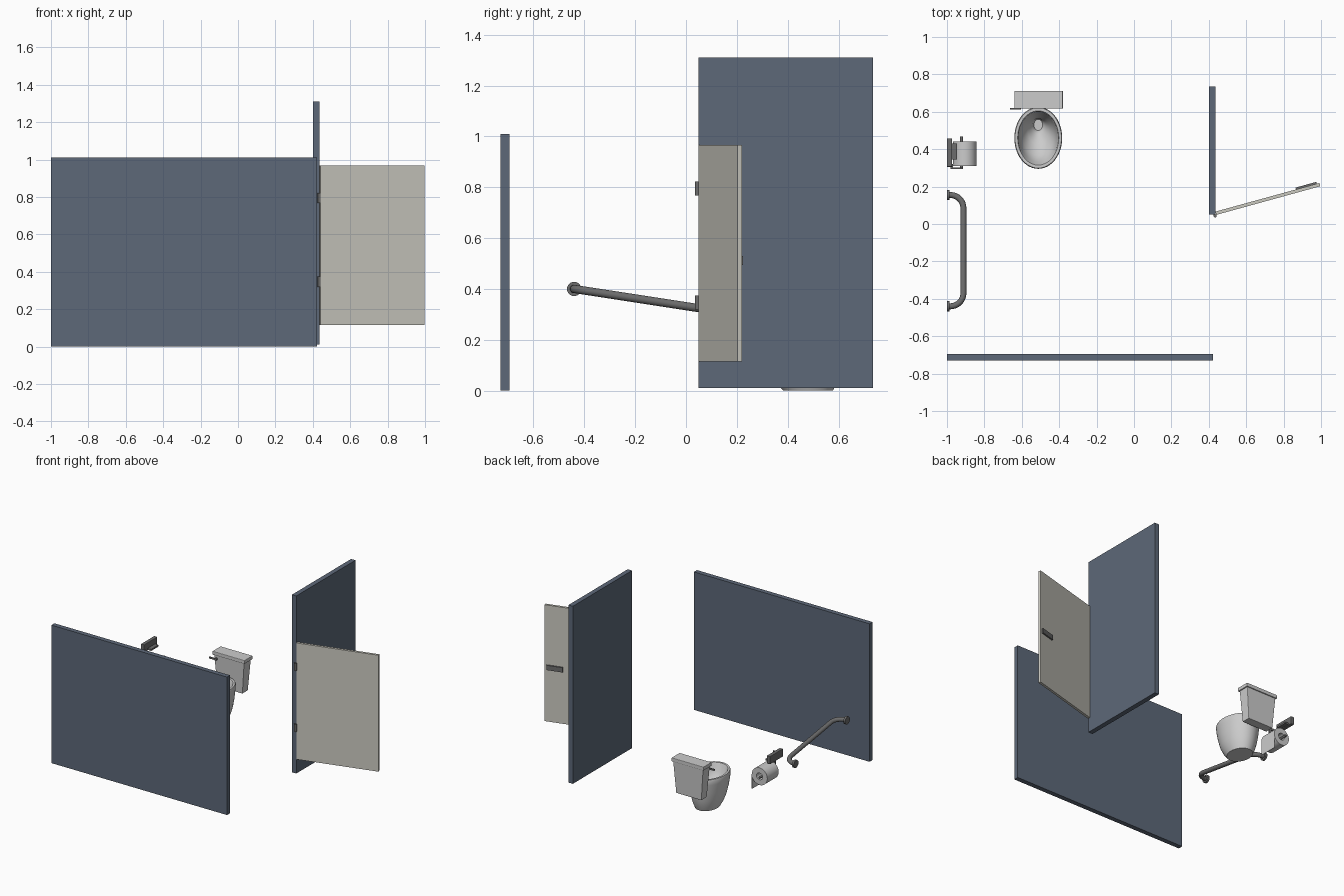
import bpy, bmesh, math
from mathutils import Matrix, Vector

if "Cube" in bpy.data.objects:
    bpy.data.objects.remove(bpy.data.objects["Cube"])


def mat(name, rgb):
    m = bpy.data.materials.new(name)
    m.diffuse_color = (*rgb, 1)
    m.use_nodes = True
    m.node_tree.nodes["Principled BSDF"].inputs["Base Color"].default_value = m.diffuse_color
    return m


BLUE = mat("partition_blue", (0.11, 0.14, 0.19))
CREAM = mat("door_cream", (0.60, 0.59, 0.53))
METAL = mat("dark_metal", (0.15, 0.15, 0.15))


def finish(name, bm, material=None, smooth=False, bevel=0):
    bmesh.ops.recalc_face_normals(bm, faces=bm.faces)
    me = bpy.data.meshes.new(name)
    bm.to_mesh(me)
    bm.free()
    ob = bpy.data.objects.new(name, me)
    bpy.context.collection.objects.link(ob)
    if material:
        me.materials.append(material)
    if bevel:
        mod = ob.modifiers.new("bevel", 'BEVEL')
        mod.width, mod.segments = bevel, 2
    if smooth:
        bpy.ops.object.select_all(action='DESELECT')
        ob.select_set(True)
        bpy.context.view_layer.objects.active = ob
        bpy.ops.object.shade_smooth_by_angle(angle=math.radians(40))
    return ob


def box(name, lo, hi, material=None, bevel=0, taper=(1, 1), xform=None):
    bm = bmesh.new()
    bmesh.ops.create_cube(bm, size=1)
    lo, hi = Vector(lo), Vector(hi)
    c, s = (lo + hi) / 2, hi - lo
    for v in bm.verts:
        t = taper if v.co.z < 0 else (1, 1)
        v.co = c + Vector((v.co.x * s.x * t[0], v.co.y * s.y * t[1], v.co.z * s.z))
    if xform:
        bm.transform(xform)
    return finish(name, bm, material, bevel=bevel)


def rod(name, p, q, r, material=None, seg=24):
    p, q = Vector(p), Vector(q)
    bm = bmesh.new()
    rot = (q - p).to_track_quat('Z', 'Y').to_matrix().to_4x4()
    bmesh.ops.create_cone(bm, cap_ends=True, segments=seg, radius1=r, radius2=r,
                          depth=(q - p).length, matrix=Matrix.Translation((p + q) / 2) @ rot)
    return finish(name, bm, material, True)


def loft(name, rings, closed=False, material=None):
    bm = bmesh.new()
    loops = [[bm.verts.new(p) for p in ring] for ring in rings]
    n = len(loops[0])
    pairs = list(zip(loops, loops[1:])) + ([(loops[-1], loops[0])] if closed else [])
    for a, b in pairs:
        for i in range(n):
            bm.faces.new((a[i], a[(i + 1) % n], b[(i + 1) % n], b[i]))
    if not closed:
        bm.faces.new(loops[0])
        bm.faces.new(loops[-1])
    return finish(name, bm, material, True)


# Partitions
box("front_partition", (-1, -0.73, 0), (0.422, -0.695, 1.01), BLUE)
box("side_partition", (0.402, 0.05, 0.01), (0.437, 0.735, 1.31), BLUE)

# Half-open door with latch, swung about its hinge edge
swing = Matrix.Translation((0.437, 0.048, 0)) @ Matrix.Rotation(math.radians(15.4), 4, 'Z')
box("door", (0.003, 0, 0.115), (0.58, 0.018, 0.967), CREAM, xform=swing)
box("door_latch", (0.45, 0.018, 0.495), (0.565, 0.028, 0.53), METAL, xform=swing)

# Hinges
for i, z in enumerate((0.32, 0.767)):
    box(f"hinge_leaf_{i}", (0.426, 0.042, z), (0.442, 0.052, z + 0.055), METAL)
    rod(f"hinge_pin_{i}", (0.434, 0.043, z), (0.434, 0.043, z + 0.055), 0.008, METAL, 16)

# Toilet bowl: outer wall, rim and inner basin as elliptical rings
profile = [(.078, .098, .480, 0), (.094, .120, .473, .035), (.108, .138, .467, .08),
           (.119, .152, .463, .14), (.126, .163, .460, .205), (.128, .165, .460, .235),
           (.124, .161, .460, .245), (.110, .145, .460, .245), (.106, .140, .460, .237),
           (.100, .130, .463, .19), (.083, .104, .472, .145), (.055, .068, .495, .105),
           (.031, .040, .523, .08), (.023, .030, .530, .05)]
loft("toilet_bowl", [[(-0.512 + a * math.cos(t), y + b * math.sin(t), z)
                      for t in (k * math.tau / 48 for k in range(48))] for a, b, y, z in profile])

# Cistern, lid and flush lever
box("toilet_tank", (-0.632, 0.625, 0.145), (-0.388, 0.705, 0.378), bevel=0.004, taper=(0.84, 0.8))
box("tank_lid", (-0.64, 0.617, 0.375), (-0.38, 0.712, 0.402), bevel=0.004)
rod("flush_pivot", (-0.612, 0.635, 0.35), (-0.612, 0.612, 0.35), 0.009, METAL)
box("flush_lever", (-0.662, 0.612, 0.344), (-0.604, 0.619, 0.356), METAL)

# Sloping grab bar with wall flanges
def bar_z(y):
    return 0.40 - 0.154 * (y + 0.44)


R, X, Y0, Y1 = 0.07, -0.912, -0.44, 0.155
path = [(-1, Y1)]
arc = [k * math.pi / 2 / 8 for k in range(9)]
path += [(X - R + R * math.sin(t), Y1 - R + R * math.cos(t)) for t in arc]
path += [(X - R + R * math.cos(t), Y0 + R - R * math.sin(t)) for t in arc]
path += [(-1, Y0)]
pts = [Vector((x, y, bar_z(y))) for x, y in path]
rings = []
for i, p in enumerate(pts):
    d = (pts[min(i + 1, len(pts) - 1)] - pts[max(i - 1, 0)]).normalized()
    side = d.cross(Vector((0, 0, 1))).normalized()
    up = side.cross(d)
    rings.append([p + 0.016 * (side * math.cos(a) + up * math.sin(a))
                  for a in (k * math.tau / 20 for k in range(20))])
loft("grab_bar", rings, material=METAL)
for i, y in enumerate((Y0, Y1)):
    rod(f"grab_bar_flange_{i}", (-1, y, bar_z(y)), (-0.986, y, bar_z(y)), 0.028, METAL, 32)

# Paper holder: wall plate, arm and spindle
box("holder_plate", (-1, 0.305, 0.42), (-0.973, 0.458, 0.478), METAL, bevel=0.004)
box("holder_tab", (-0.975, 0.345, 0.425), (-0.945, 0.43, 0.437), METAL)
box("holder_arm_top", (-0.98, 0.293, 0.425), (-0.915, 0.303, 0.44), METAL)
box("holder_arm", (-0.933, 0.293, 0.30), (-0.915, 0.303, 0.44), METAL)
box("holder_bridge", (-0.98, 0.293, 0.425), (-0.968, 0.32, 0.44), METAL)
rod("holder_spindle", (-0.922, 0.293, 0.306), (-0.922, 0.467, 0.306), 0.008, METAL)

# Paper roll with a hanging sheet
loft("paper_roll", [[(-0.905 + r * math.cos(t), y, 0.302 + r * math.sin(t))
                     for t in (k * math.tau / 40 for k in range(40))]
                    for r, y in ((.063, .31), (.063, .442), (.025, .442), (.025, .31))], closed=True)
box("paper_sheet", (-0.845, 0.31, 0.195), (-0.842, 0.442, 0.302))
